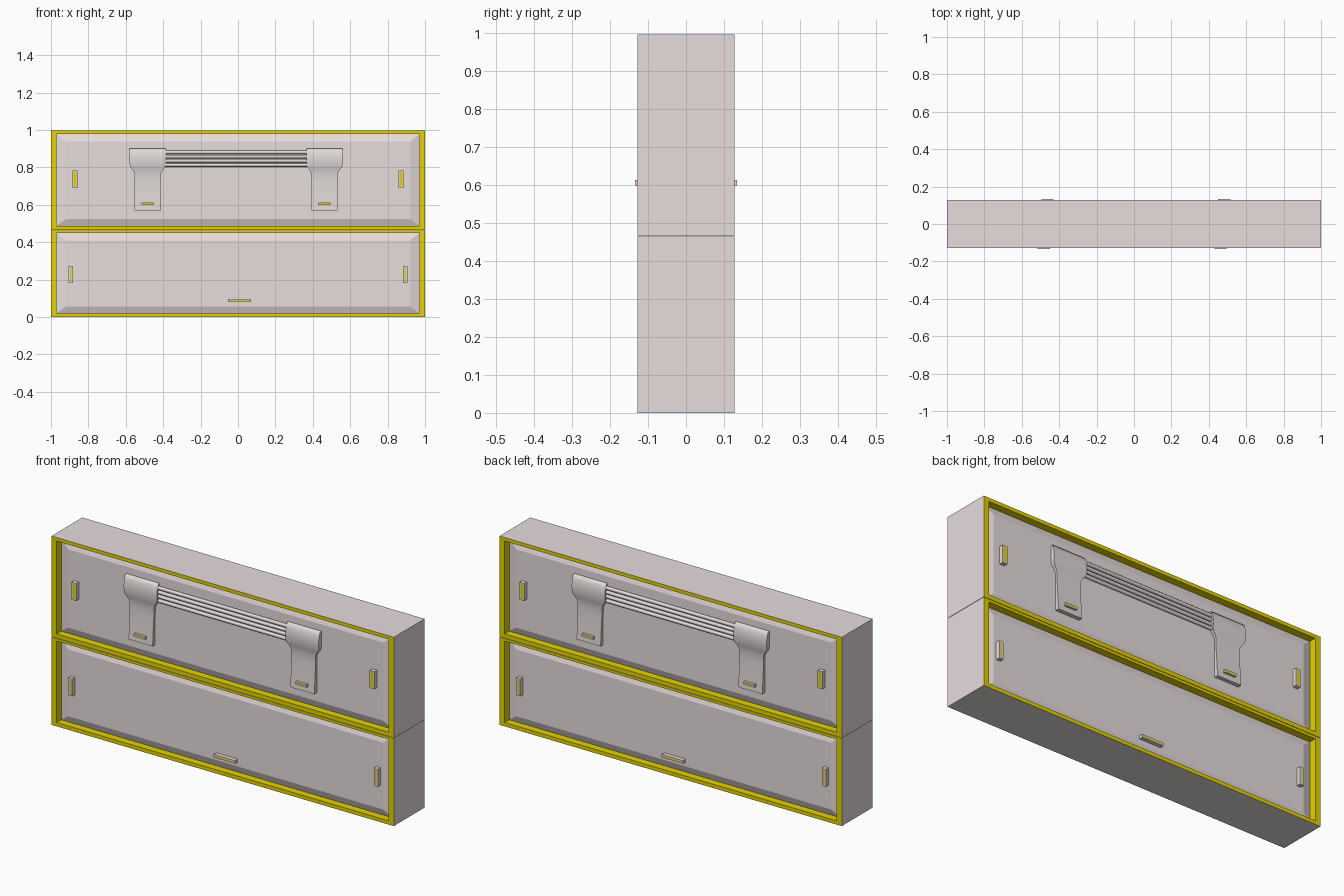
import bpy
import bmesh
from math import pi, radians

cube = bpy.data.objects.get("Cube")
if cube:
    bpy.data.objects.remove(cube)


def material(name, color):
    mat = bpy.data.materials.new(name)
    mat.use_nodes = True
    mat.diffuse_color = color
    mat.node_tree.nodes["Principled BSDF"].inputs["Base Color"].default_value = color
    return mat


GREY = material("warm grey", (0.80, 0.72, 0.72, 1))
YELLOW = material("mustard yellow", (0.78, 0.65, 0.0, 1))
METAL = material("bracket grey", (0.74, 0.69, 0.68, 1))
FACE = 0.128      # rim plane
PANEL = 0.103     # raised panel plane
EDGE = 0.089      # panel border plane


def finish(name, bm, mats, turn=0.0, smooth=None):
    bmesh.ops.recalc_face_normals(bm, faces=bm.faces)
    mesh = bpy.data.meshes.new(name)
    bm.to_mesh(mesh)
    bm.free()
    for mat in mats:
        mesh.materials.append(mat)
    obj = bpy.data.objects.new(name, mesh)
    bpy.context.collection.objects.link(obj)
    obj.rotation_euler.z = turn
    if smooth:
        bpy.ops.object.select_all(action='DESELECT')
        obj.select_set(True)
        bpy.context.view_layer.objects.active = obj
        bpy.ops.object.shade_smooth_by_angle(angle=radians(smooth))


def loft(rings, tags=None):
    """Skin between closed rings of points and cap both ends."""
    bm = bmesh.new()
    loops = [[bm.verts.new(p) for p in ring] for ring in rings]
    for k, (a, b) in enumerate(zip(loops, loops[1:])):
        for i in range(len(a)):
            j = (i + 1) % len(a)
            f = bm.faces.new((a[i], a[j], b[j], b[i]))
            f.material_index = tags[k] if tags else 0
    bm.faces.new(loops[0])
    bm.faces.new(loops[-1])
    return bm


def case(name, low, high, open_low, open_high):
    """Case with a framed, recessed and bevelled panel on front and back."""
    def ring(x, z0, z1, y):
        return [(-x, y, z0), (x, y, z0), (x, y, z1), (-x, y, z1)]
    half = [(0.92, open_low + 0.037, open_high - 0.04, -PANEL),
            (0.97, open_low, open_high, -EDGE),
            (0.97, open_low, open_high, -FACE),
            (1.0, low, high, -FACE)]
    steps = half + [(x, a, b, -y) for x, a, b, y in reversed(half)]
    finish(name, loft([ring(*s) for s in steps], [0, 1, 1, 0, 1, 1, 0]), [GREY, YELLOW])


def bar(name, x, z, width, height, front, turn, inset):
    """Small grip with a grey rim around a yellow inlay on its outer face."""
    bm = bmesh.new()
    bmesh.ops.create_cube(bm, size=1)
    for v in bm.verts:
        v.co = (x + v.co.x * width, -(front + PANEL) / 2 + v.co.y * (front - PANEL),
                z + v.co.z * height)
    bm.normal_update()
    face = min(bm.faces, key=lambda f: f.calc_center_median().y)
    bmesh.ops.inset_region(bm, faces=[face], thickness=inset,
                           use_boundary=True, use_even_offset=True)
    face.material_index = 1
    finish(name, bm, [GREY, YELLOW], turn)


def bracket(name, x, turn):
    """Curved clip: wide rounded head tapering into a narrow stem."""
    rows = [(0.902, 0.097, 0.112), (0.885, 0.097, 0.120), (0.865, 0.097, 0.125),
            (0.84, 0.097, 0.127), (0.815, 0.097, 0.125), (0.80, 0.092, 0.122),
            (0.785, 0.080, 0.118), (0.77, 0.072, 0.115), (0.73, 0.071, 0.114),
            (0.67, 0.070, 0.117), (0.57, 0.070, 0.124)]
    rings = [[(x - w, -0.10, z), (x - w, -y, z), (x + w, -y, z), (x + w, -0.10, z)]
             for z, w, y in rows]
    finish(name, loft(rings), [METAL], turn, 75)


def rail(name, z, turn):
    bm = bmesh.new()
    bmesh.ops.create_cone(bm, cap_ends=True, segments=12, radius1=0.0095,
                          radius2=0.0095, depth=0.77)
    for v in bm.verts:
        v.co = (v.co.z - 0.01, v.co.x - 0.110, z + v.co.y)
    finish(name, bm, [METAL], turn, 40)


# Two stacked cases with a hairline seam
case("lower_case", 0.0, 0.464, 0.02, 0.45)
case("upper_case", 0.466, 0.997, 0.488, 0.978)

# Fittings, repeated on the back by a half turn
for side, turn in (("front", 0.0), ("back", pi)):
    for hand, s in (("right", -1), ("left", 1)):
        tag = side + "_" + hand
        x = s * 0.4725 - 0.01
        bracket(tag + "_bracket", x, turn)
        bar(tag + "_bracket_tab", x, 0.606, 0.066, 0.015, 0.134, turn, 0.004)
        bar(tag + "_upper_grip", s * 0.871, 0.737, 0.028, 0.092, 0.125, turn, 0.006)
        bar(tag + "_lower_grip", s * 0.893, 0.227, 0.024, 0.092, 0.125, turn, 0.008)
    bar(side + "_bottom_grip", 0.008, 0.088, 0.125, 0.016, 0.125, turn, 0.005)
    for i in range(4):
        rail(side + "_rail_" + str(i + 1), 0.813 + i * 0.0225, turn)
